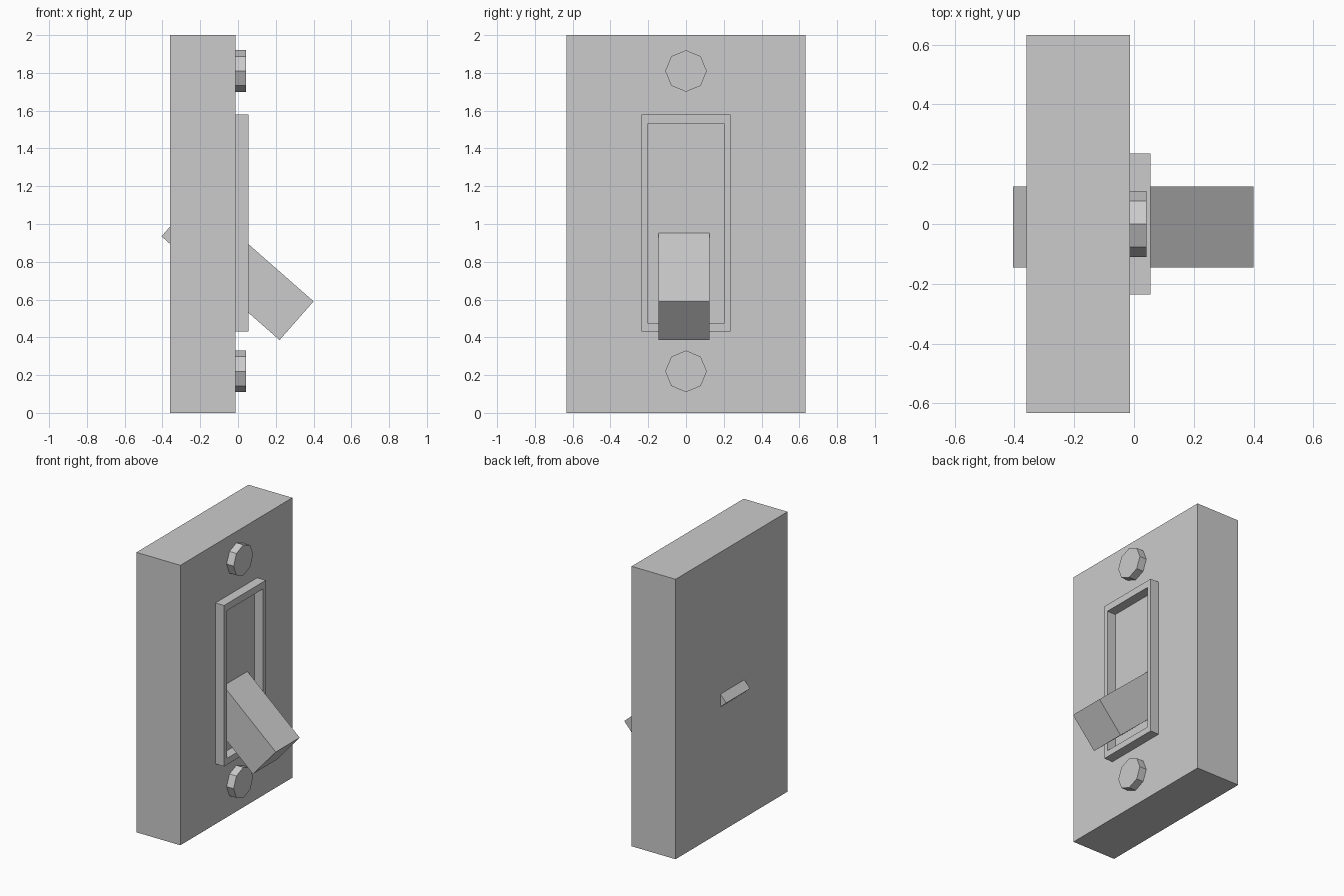
import bpy, bmesh, math

if "Cube" in bpy.data.objects:
    bpy.data.objects.remove(bpy.data.objects["Cube"])

FACE_X = -0.013   # front surface of the wall plate


def box(name, center, size, rot_y=0.0):
    bpy.ops.mesh.primitive_cube_add(size=1, location=center, rotation=(0, rot_y, 0))
    ob = bpy.context.object
    ob.name = name
    ob.scale = size
    return ob


def screw(name, z):
    depth = 0.055
    bpy.ops.mesh.primitive_cylinder_add(
        vertices=8, radius=0.11, depth=depth,
        location=(FACE_X + depth / 2, 0, z), rotation=(0, math.pi / 2, 0))
    bpy.context.object.name = name


def rect_frame(name, x0, x1, outer, inner):
    # Four rectangular loops bridged into a closed rectangular ring
    bm = bmesh.new()
    loops = []
    for x, (hy, z0, z1) in ((x0, outer), (x1, outer), (x1, inner), (x0, inner)):
        loops.append([bm.verts.new((x, y, z))
                      for y, z in ((-hy, z0), (hy, z0), (hy, z1), (-hy, z1))])
    for k in range(4):
        a, b = loops[k], loops[(k + 1) % 4]
        for i in range(4):
            j = (i + 1) % 4
            bm.faces.new((a[i], a[j], b[j], b[i]))
    bmesh.ops.recalc_face_normals(bm, faces=bm.faces)
    me = bpy.data.meshes.new(name)
    bm.to_mesh(me)
    bm.free()
    bpy.context.collection.objects.link(bpy.data.objects.new(name, me))


# Wall plate
box("wall_plate", ((-0.36 + FACE_X) / 2, 0, 1.0), (FACE_X + 0.36, 1.264, 2.0))

# Raised rim around the lever slot
rect_frame("slot_rim", FACE_X, 0.055, (0.236, 0.43, 1.58), (0.205, 0.475, 1.53))

# Tilted lever, its rear corner poking through the plate
box("lever", (-0.0025, -0.01, 0.7625), (0.832, 0.27, 0.273), math.radians(41.3))

# Screw heads
screw("upper_screw", 1.81)
screw("lower_screw", 0.22)
